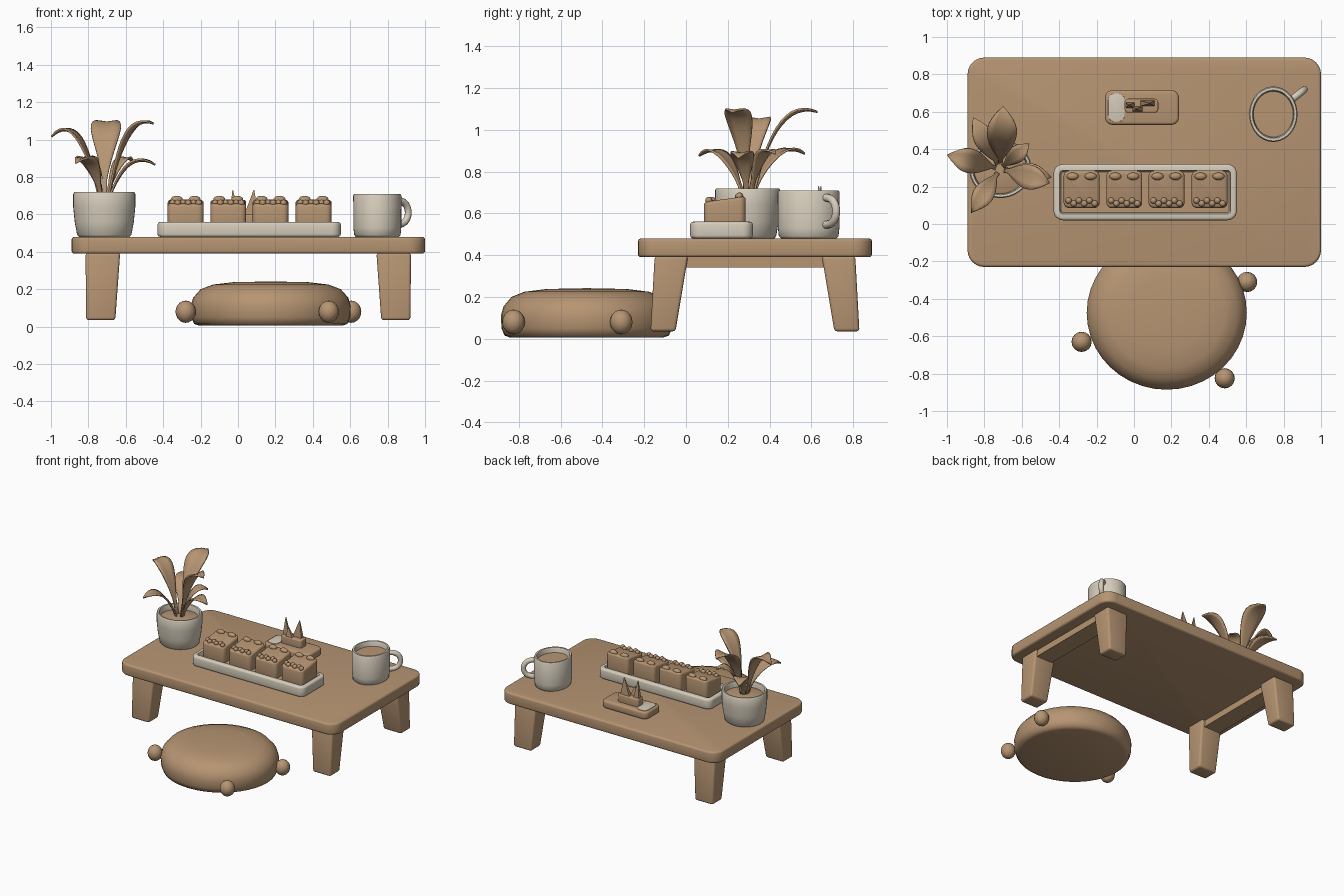
import bpy, bmesh, math
from mathutils import Vector, Matrix

if "Cube" in bpy.data.objects:
    bpy.data.objects.remove(bpy.data.objects["Cube"])


def material(name, rgb):
    m = bpy.data.materials.new(name)
    m.diffuse_color = (*rgb, 1)
    m.use_nodes = True
    m.node_tree.nodes["Principled BSDF"].inputs["Base Color"].default_value = m.diffuse_color
    return m


TAN = material("warm tan", (0.47, 0.30, 0.17))
CREAM = material("cream", (0.67, 0.61, 0.50))


def finish(name, bm, *mats, angle=40):
    bmesh.ops.recalc_face_normals(bm, faces=bm.faces[:])
    me = bpy.data.meshes.new(name)
    bm.to_mesh(me)
    bm.free()
    for m in mats:
        me.materials.append(m)
    for p in me.polygons:
        p.use_smooth = True
    me.set_sharp_from_angle(angle=math.radians(angle))
    ob = bpy.data.objects.new(name, me)
    bpy.context.collection.objects.link(ob)
    return ob


def loft_box(bm, bottom, top, z0, z1):
    """Box between two rectangles (x0, x1, y0, y1)."""
    def ring(r, z):
        return [bm.verts.new((r[i], r[j], z)) for i, j in ((0, 2), (1, 2), (1, 3), (0, 3))]
    a, b = ring(bottom, z0), ring(top, z1)
    bm.faces.new(a[::-1])
    bm.faces.new(b)
    for i in range(4):
        k = (i + 1) % 4
        bm.faces.new((a[i], a[k], b[k], b[i]))
    bm.normal_update()


def rounded_bm(rect, z0, z1, corner, edge):
    """Box with round upright corners and softened top and bottom rims."""
    bm = bmesh.new()
    loft_box(bm, rect, rect, z0, z1)
    up = [e for e in bm.edges if abs(e.verts[0].co.z - e.verts[1].co.z) > 1e-4]
    bmesh.ops.bevel(bm, geom=up, offset=corner, segments=6, profile=0.5, affect='EDGES')
    bm.normal_update()
    rim = [e for e in bm.edges if abs(e.verts[0].co.z - e.verts[1].co.z) < 1e-4]
    bmesh.ops.bevel(bm, geom=rim, offset=edge, segments=3, profile=0.5, affect='EDGES')
    bm.normal_update()
    return bm


def lathe(name, prof, cx, cy, sx, sy, mat, n=40):
    bm = bmesh.new()
    rings = []
    for r, z in prof:
        if r == 0:
            rings.append([bm.verts.new((cx, cy, z))] * n)
        else:
            rings.append([bm.verts.new((cx + sx * r * math.cos(math.tau * i / n),
                                        cy + sy * r * math.sin(math.tau * i / n), z)) for i in range(n)])
    for a, b in zip(rings, rings[1:]):
        for i in range(n):
            k = (i + 1) % n
            bm.faces.new(list(dict.fromkeys((a[i], a[k], b[k], b[i]))))
    return finish(name, bm, mat, angle=50)


def ball(bm, loc, r, sz=1.0, sx=1.0):
    mat = Matrix.Translation(loc) @ Matrix.Diagonal((r * sx, r, r * sz, 1))
    bmesh.ops.create_uvsphere(bm, u_segments=16, v_segments=10, radius=1, matrix=mat)


# Table top
finish("table_top", rounded_bm((-0.89, 1.0, -0.23, 0.89), 0.39, 0.48, 0.09, 0.015), TAN)

# Tapered splayed legs and side rails, mirrored about the table centre
CX, CY = 0.055, 0.33


def mir(r, sx, sy):
    xs = sorted(CX + sx * (x - CX) for x in r[:2])
    ys = sorted(CY + sy * (y - CY) for y in r[2:])
    return (*xs, *ys)


for sx, side in ((1, "left"), (-1, "right")):
    for sy, end in ((1, "front"), (-1, "back")):
        bm = bmesh.new()
        loft_box(bm, mir((-0.812, -0.656, -0.17, -0.05), sx, sy),
                 mir((-0.815, -0.63, -0.15, 0.01), sx, sy), 0.035, 0.395)
        bmesh.ops.bevel(bm, geom=bm.edges[:], offset=0.015, segments=3, profile=0.5, affect='EDGES')
        finish(f"{end}_{side}_leg", bm, TAN)
    bm = bmesh.new()
    r = mir((-0.80, -0.66, -0.02, 0.68), sx, 1)
    loft_box(bm, r, r, 0.34, 0.395)
    finish(f"{side}_rail", bm, TAN)

# Floor cushion with three corner balls
lathe("cushion", [(0, 0.005), (0.38, 0.005), (0.41, 0.015), (0.425, 0.05), (0.428, 0.11), (0.415, 0.155),
                  (0.375, 0.20), (0.31, 0.225), (0.2, 0.238), (0, 0.242)], 0.175, -0.475, 1, 0.96, TAN)
bm = bmesh.new()
for x, y in ((-0.28, -0.63), (0.485, -0.825), (0.605, -0.31)):
    ball(bm, (x, y, 0.08), 0.054, 1.1)
finish("cushion_balls", bm, TAN)

# Plant pot and soil
PX, PY = -0.715, 0.295
lathe("plant_pot", [(0, 0.48), (0.135, 0.48), (0.145, 0.49), (0.158, 0.56), (0.166, 0.64), (0.166, 0.71),
                    (0.160, 0.72), (0.148, 0.718), (0.142, 0.70), (0.140, 0.66), (0, 0.66)],
      PX, PY, 1, 0.94, CREAM)
lathe("soil", [(0.141, 0.675), (0.08, 0.69), (0, 0.695)], PX, PY, 1, 0.94, TAN)


# Arching leaves
def leaf(i, tip, width, arch):
    root = Vector((PX, PY, 0.68))
    tip = Vector(tip)
    d = tip - root
    h = Vector((d.x, d.y, 0))
    side = Vector((-d.y, d.x, 0)).normalized()
    p1 = root + h * 0.22 + Vector((0, 0, d.z * 0.6))
    p2 = root + h * 0.5 + Vector((0, 0, d.z + arch))
    root += h * 0.07
    bm = bmesh.new()
    rows, n = [], 14
    for k in range(n + 1):
        t = k / n
        c = root * (1 - t) ** 3 + p1 * 3 * t * (1 - t) ** 2 + p2 * 3 * t * t * (1 - t) + tip * t ** 3
        w = max(width * 0.5 * math.sin(math.pi * t ** 1.7) ** 0.9 if 0 < t < 1 else 0, 0.012 * (1 - t) + 0.001)
        rows.append([bm.verts.new(c + side * (w * s) + Vector((0, 0, 0.16 * w * abs(s))))
                     for s in (-1, -0.5, 0, 0.5, 1)])
    for a, b in zip(rows, rows[1:]):
        for j in range(4):
            bm.faces.new((a[j], a[j + 1], b[j + 1], b[j]))
    ob = finish(f"leaf_{i}", bm, TAN)
    m = ob.modifiers.new("thickness", 'SOLIDIFY')
    m.thickness = 0.01


LEAVES = (((-1.0, 0.37, 1.02), 0.13, 0.13), ((-0.45, 0.22, 1.09), 0.13, 0.05),
          ((-0.70, 0.63, 1.09), 0.16, 0.05), ((-0.87, 0.06, 0.88), 0.11, 0.08),
          ((-0.44, 0.25, 0.87), 0.11, 0.08), ((-0.86, 0.57, 0.89), 0.11, 0.07),
          ((-0.56, 0.43, 0.89), 0.09, 0.06))
for i, (tip, w, arch) in enumerate(LEAVES):
    leaf(i + 1, tip, w, arch)

# Serving tray with recessed floor
bm = rounded_bm((-0.43, 0.55, 0.02, 0.32), 0.48, 0.56, 0.05, 0.015)
top = max(bm.faces, key=lambda f: f.calc_center_median().z)
bmesh.ops.inset_individual(bm, faces=[top], thickness=0.018, depth=0)
bmesh.ops.inset_individual(bm, faces=[top], thickness=0.008, depth=-0.03)
top.material_index = 1
finish("tray", bm, CREAM, TAN)

# Four small cakes with topping blobs
for i, x in enumerate((-0.28, -0.052, 0.174, 0.404)):
    bm = rounded_bm((x - 0.096, x + 0.096, 0.085, 0.285), 0.525, 0.668, 0.03, 0.015)
    for v in bm.verts:
        if v.co.z > 0.6:
            v.co.z += (v.co.y - 0.185) * 0.14
    finish(f"cake_{i + 1}", bm, TAN)
    bm = bmesh.new()
    for s in (-1, 1):
        ball(bm, (x + s * 0.048, 0.255, 0.68), 0.02, 1.0, 1.6)
    for k in range(6):
        ball(bm, (x - 0.07 + k * 0.028, 0.125 - 0.016 * (k % 2), 0.662), 0.017, 1.0)
    finish(f"cake_topping_{i + 1}", bm, TAN)

# Small holder at the back with a pale patch and a spiky folded napkin
finish("holder_base", rounded_bm((-0.155, 0.24, 0.53, 0.715), 0.48, 0.54, 0.04, 0.015), TAN)
finish("holder_pale_patch", rounded_bm((-0.138, -0.05, 0.547, 0.698), 0.538, 0.544, 0.035, 0.002), CREAM)
finish("holder_insert", rounded_bm((-0.05, 0.13, 0.595, 0.67), 0.53, 0.60, 0.02, 0.008), TAN)
bm = bmesh.new()
for x0, x1, tx, y, h in ((-0.045, 0.005, -0.028, 0.635, 0.73), (0.03, 0.11, 0.085, 0.645, 0.73),
                         (-0.01, 0.05, 0.01, 0.615, 0.67)):
    loft_box(bm, (x0, x1, y - 0.015, y + 0.015), (tx - 0.002, tx + 0.002, y - 0.002, y + 0.002), 0.59, h)
finish("napkin_points", bm, TAN)

# Mug, drink and handle
MX, MY = 0.745, 0.587
lathe("mug", [(0, 0.48), (0.115, 0.48), (0.124, 0.49), (0.128, 0.53), (0.129, 0.70), (0.124, 0.71),
              (0.112, 0.71), (0.107, 0.70), (0.105, 0.64), (0, 0.64)], MX, MY, 1, 1.15, CREAM)
lathe("drink", [(0.107, 0.672), (0, 0.672)], MX, MY, 1, 1.15, TAN)
cu = bpy.data.curves.new("mug_handle", 'CURVE')
cu.dimensions = '3D'
cu.bevel_depth = 0.019
cu.bevel_resolution = 3
sp = cu.splines.new('POLY')
sp.points.add(16)
for k, p in enumerate(sp.points):
    a = math.pi * (k / 16 - 0.5)
    r = 0.122 + 0.09 * max(math.cos(a), 0) ** 0.7
    p.co = (MX + 0.78 * r, MY + 0.62 * r, 0.61 + 0.065 * math.sin(a), 1)
sp.use_smooth = True
cu.materials.append(CREAM)
bpy.context.collection.objects.link(bpy.data.objects.new("mug_handle", cu))
